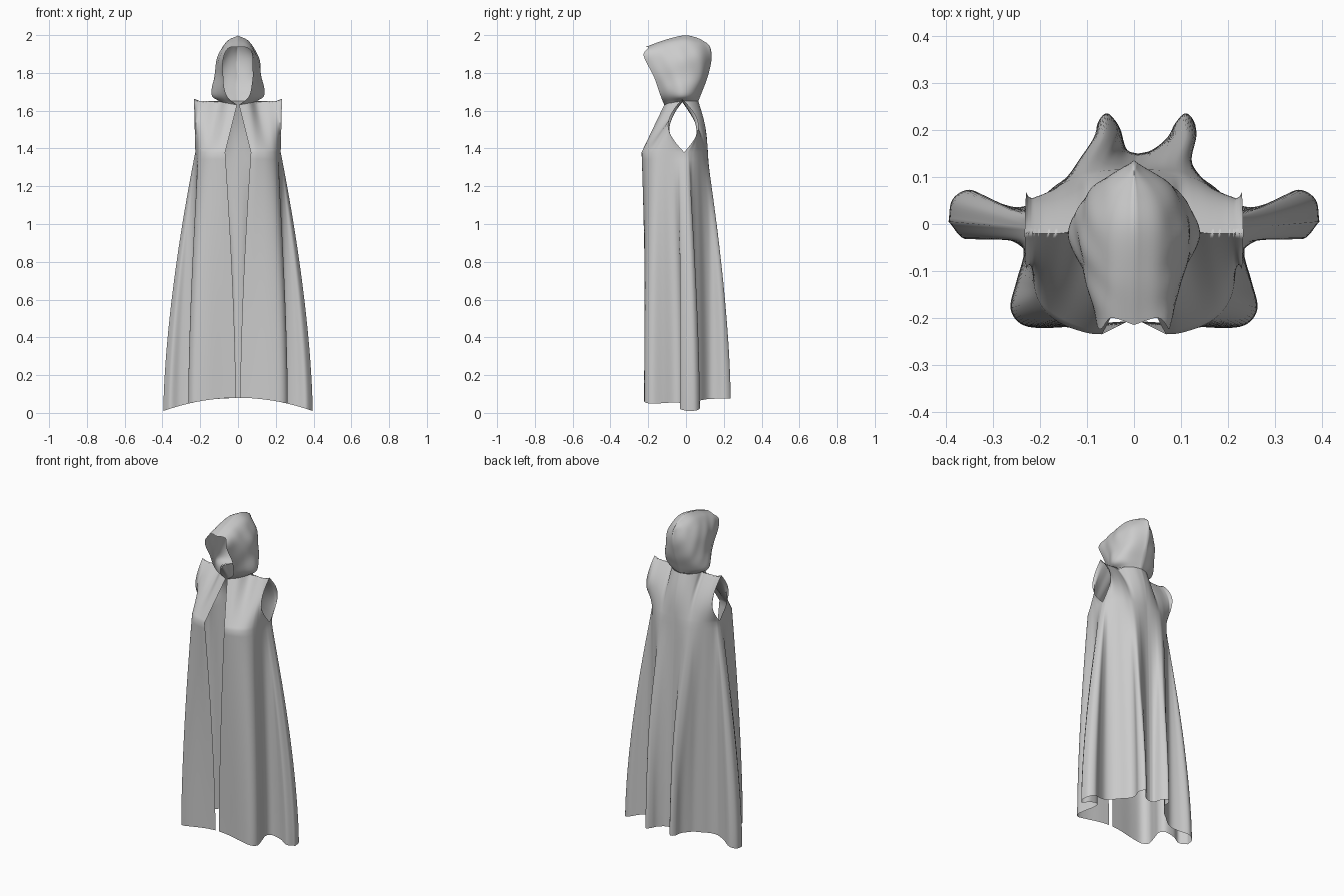
import bpy, bmesh, math
from mathutils import Vector

if "Cube" in bpy.data.objects:
    bpy.data.objects.remove(bpy.data.objects["Cube"])


def spline(pts, n):
    """Catmull-Rom resample of a control polyline, n steps per span."""
    p = [Vector(q) for q in pts]
    p = [2 * p[0] - p[1]] + p + [2 * p[-1] - p[-2]]
    out = []
    for i in range(1, len(p) - 2):
        a, b, c, d = p[i - 1:i + 3]
        for k in range(n):
            t = k / n
            out.append(0.5 * (2 * b + (c - a) * t + (2 * a - 5 * b + 4 * c - d) * t * t
                              + (3 * b - a - 3 * c + d) * t ** 3))
    return out + [p[-2]]


def smooth(t):
    t = min(max(t, 0), 1)
    return t * t * (3 - 2 * t)


def sheet(name, grids, warp=None):
    """Open cloth sheet from half grids, mirrored across x and welded."""
    bm = bmesh.new()
    for grid in grids:
        for s in (1, -1):
            rows = [[bm.verts.new((s * p.x, p.y, p.z)) for p in row] for row in grid]
            for r0, r1 in zip(rows, rows[1:]):
                for i in range(len(r0) - 1):
                    f = [r0[i], r0[i + 1], r1[i + 1], r1[i]]
                    bm.faces.new(f if s == 1 else f[::-1])
    bmesh.ops.remove_doubles(bm, verts=bm.verts, dist=0.0003)
    if warp:
        for v in bm.verts:
            v.co = warp(v.co)
    me = bpy.data.meshes.new(name)
    bm.to_mesh(me)
    bm.free()
    ob = bpy.data.objects.new(name, me)
    bpy.context.collection.objects.link(ob)
    for poly in me.polygons:
        poly.use_smooth = True
    return ob


# Cross-sections of the right half, front opening -> side -> centre back
ARM_Z = 1.38
front_hem = [(.012, -.207), (.08, -.212), (.17, -.221), (.235, -.216), (.263, -.18), (.25, -.12),
             (.235, -.06), (.255, -.024), (.31, -.018), (.36, -.032), (.395, .005)]
front_arm = [(.068, -.235), (.10, -.232), (.15, -.215), (.185, -.19), (.205, -.16), (.213, -.13),
             (.217, -.10), (.22, -.075), (.222, -.05), (.224, -.03), (.226, -.01)]
front_top = [(.005, -.115), (.06, -.085)] + [(x, -.02) for x in
             (.10, .16, .19, .205, .213, .219, .224, .229, .233)]
back_hem = [(.395, .005), (.387, .052), (.35, .073), (.30, .05), (.25, .036), (.21, .048),
            (.17, .08), (.125, .115), (.105, .16), (.105, .21), (.085, .236), (.062, .215),
            (.045, .18), (.025, .157), (0, .15)]
back_arm = [(.226, -.01), (.225, 0), (.224, .01), (.22, .02), (.215, .03), (.205, .045), (.19, .06),
            (.17, .075), (.145, .09), (.12, .1), (.1, .107), (.075, .112), (.05, .115),
            (.025, .116), (0, .115)]
back_top = [(x, -.02) for x in (.233, .23, .227, .223, .218, .21, .195, .175, .15, .125, .10)] + \
           [(.09, .01), (.07, .035), (.04, .055), (0, .065)]


def panel(hem, arm, top, is_front):
    """Skirt from hem to underarm, then a yoke that rises to the shoulder."""
    def neck_z(p):
        dip = .02 * max(0, 1 - p[0] / .1) if is_front else 0
        return 1.65 - dip + max(0, p[0] - .2) * .4
    h = spline([(x, y, .08 - .45 * x * x) for x, y in hem], 6)
    a = spline([(x, y, ARM_Z) for x, y in arm], 6)
    t3 = spline([(*p, neck_z(p)) for p in top], 6)
    rows = []
    for j in range(36):
        t = j / 36
        f = t ** 1.6
        row = []
        for p, q in zip(h, a):
            r = p.lerp(q, f)
            r.z = p.z + (q.z - p.z) * t
            row.append(r)
        rows.append(row)
    n = len(a) - 1
    for j in range(19):
        t = j / 18
        b = math.sin(math.pi * t)
        row = []
        for i, (p, q) in enumerate(zip(a, t3)):
            r = p.lerp(q, t)
            u = i / n
            # bulge away from the underarm opens the armhole
            r.y += -.08 * b * u * u if is_front else b * (.07 * (1 - u) ** 2 + .012)
            row.append(r)
        rows.append(row)
    return rows


def sway(co):
    """Back folds swing slightly to one side."""
    co.x += .026 * smooth((co.y - .12) / .08)
    return co


sheet("cloak_body", [panel(front_hem, front_arm, front_top, True),
                     panel(back_hem, back_arm, back_top, False)], sway)

# Hood: half arches from face rim to centre-back seam, each neck -> crown
arches = [
    [(.005, -.115, 1.63), (.06, -.135, 1.68), (.078, -.17, 1.78), (.075, -.224, 1.89),
     (.05, -.2, 1.932), (0, -.215, 1.937)],
    [(.06, -.085, 1.64), (.105, -.09, 1.69), (.108, -.10, 1.79), (.097, -.11, 1.89),
     (.055, -.11, 1.955), (0, -.11, 1.975)],
    [(.10, -.02, 1.65), (.14, -.02, 1.685), (.125, -.015, 1.78), (.108, -.01, 1.88),
     (.06, -.01, 1.965), (0, -.01, 1.998)],
    [(.07, .035, 1.65), (.10, .045, 1.69), (.09, .075, 1.78), (.077, .078, 1.88),
     (.045, .068, 1.95), (0, .06, 1.985)],
    [(0, .065, 1.65), (0, .085, 1.70), (0, .115, 1.78), (0, .135, 1.87),
     (0, .13, 1.93), (0, .112, 1.957)],
]
cols = [spline(a, 6) for a in arches]
lines = [spline(line, 8) for line in zip(*cols)]


def wrinkle(co):
    """Soft creases on the hood."""
    w = .003 * math.sin(38 * co.z + 25 * co.y) * math.sin(45 * co.y + 20 * co.x)
    k = smooth((co.z - 1.68) / .08) * smooth((1.97 - co.z) / .05)
    co.x += w * k * (1 if co.x > .01 else -1 if co.x < -.01 else 0)
    return co


sheet("hood", [lines], wrinkle)
